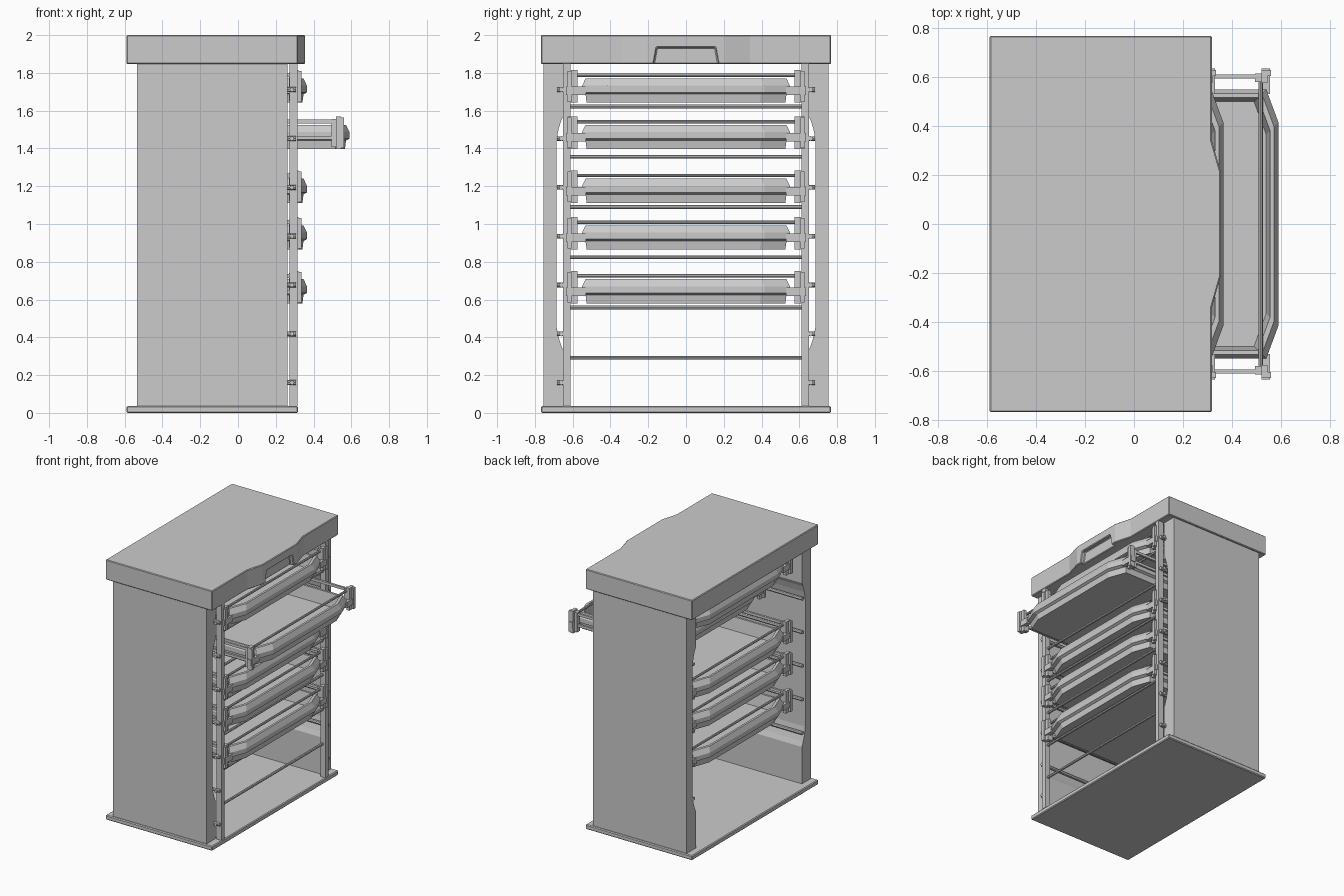
import bpy, bmesh, math
from mathutils import Vector

if "Cube" in bpy.data.objects:
    bpy.data.objects.remove(bpy.data.objects["Cube"])


def finish(bm, name, bevel=0):
    bmesh.ops.recalc_face_normals(bm, faces=bm.faces)
    me = bpy.data.meshes.new(name)
    bm.to_mesh(me)
    bm.free()
    ob = bpy.data.objects.new(name, me)
    bpy.context.collection.objects.link(ob)
    if bevel:
        m = ob.modifiers.new("bevel", 'BEVEL')
        m.width = bevel
        m.segments = 1
    return ob


def add_box(bm, x, y, z):
    r = bmesh.ops.create_cube(bm, size=1)
    for v in r["verts"]:
        v.co = Vector([(a[0] + a[1]) / 2 + c * (a[1] - a[0]) for a, c in zip((x, y, z), v.co)])


def add_rod(bm, p, q, r, sides=8):
    p, q = Vector(p), Vector(q)
    d = q - p
    mat = d.to_track_quat('Z', 'Y').to_matrix().to_4x4()
    mat.translation = (p + q) / 2
    bmesh.ops.create_cone(bm, cap_ends=True, segments=sides, radius1=r, radius2=r,
                          depth=d.length, matrix=mat)


def add_loft(bm, rings):
    loops = [[bm.verts.new(p) for p in ring] for ring in rings]
    n = len(loops[0])
    for a, b in zip(loops, loops[1:]):
        for i in range(n):
            j = (i + 1) % n
            bm.faces.new((a[i], a[j], b[j], b[i]))
    bm.faces.new(loops[0])
    bm.faces.new(loops[-1])


# base plate
bm = bmesh.new()
add_box(bm, (-.59, .318), (-.768, .768), (0, .036))
finish(bm, "base_plate", .006)

# top slab with a bulged front lip and a finger recess
bm = bmesh.new()
plan = [(-.59, -.768), (.318, -.768), (.318, -.34), (.355, -.21),
        (.355, .21), (.318, .34), (.318, .768), (-.59, .768)]
add_loft(bm, [[(x, y, z) for x, y in plan] for z in (1.847, 2)])
top = finish(bm, "top_slab")
bm = bmesh.new()
cut = [(-.18, 1.8), (.18, 1.8), (.155, 1.935), (-.155, 1.935)]
add_loft(bm, [[(x, y, z) for y, z in cut] for x in (.325, .42)])
cutter = finish(bm, "recess_cutter")
cutter.hide_render = True
cutter.hide_set(True)
m = top.modifiers.new("recess", 'BOOLEAN')
m.object = cutter
m.operation = 'DIFFERENCE'
m.solver = 'EXACT'
m = top.modifiers.new("bevel", 'BEVEL')
m.width = .005
m.segments = 1

# side walls: thick at top and bottom, hollowed between
wall = [(.755, .036), (.645, .036), (.645, .32), (.66, .355), (.675, .40), (.686, .46),
        (.686, 1.44), (.675, 1.50), (.66, 1.55), (.645, 1.58), (.645, 1.85), (.755, 1.85)]
pins = [.16 + i * .2585 for i in range(7)]
for s, side in ((-1, "right"), (1, "left")):
    bm = bmesh.new()
    add_loft(bm, [[(x, s * y, z) for y, z in wall] for x in (-.535, .262)])
    finish(bm, "side_wall_" + side)
    # front post
    bm = bmesh.new()
    add_box(bm, (.272, .315), sorted((s * .612, s * .65)), (.036, 1.85))
    finish(bm, "front_post_" + side)
    # runners along each wall with cross pins at the front
    bm = bmesh.new()
    for z in pins:
        add_rod(bm, (-.53, s * .66, z), (.308, s * .66, z), .013)
        add_rod(bm, (.285, s * .645, z), (.285, s * .682, z), .012)
    finish(bm, "runners_" + side)

# tie rods between the posts
bm = bmesh.new()
for i in range(6):
    z = .292 + i * .266
    add_rod(bm, (.29, -.62, z), (.29, .62, z), .01)
finish(bm, "tie_rods")


# plan outline of a tray: straight sides, tapered nose front and back
def outline(inset, z, off):
    cx, hx, hy = -.065 + off, .43 - inset, .55 - inset
    return [(cx + a * (hx - d), b * (hy - e), z) for a, b, d, e in (
        (1, -1, .05, 0), (1, -1, 0, .135), (1, 1, 0, .135), (1, 1, .05, 0),
        (-1, 1, .05, 0), (-1, 1, 0, .135), (-1, -1, 0, .135), (-1, -1, .05, 0))]


def drawer(n, z0, off):
    # shallow tray
    bm = bmesh.new()
    prof = [(.024, 0), (.018, .045), (.0, .055), (0, .09), (.018, .128),
            (.034, .128), (.05, .03)]
    add_loft(bm, [outline(i, z0 + z, off) for i, z in prof])
    finish(bm, "tray_%d" % n)
    # carrying frame around the tray
    bm = bmesh.new()
    cx = -.065 + off
    for s in (-1, 1):
        ys = lambda a, b: sorted((s * a, s * b))
        add_box(bm, (cx - .36, cx + .37), ys(.594, .61), (z0 + .135, z0 + .155))
        add_box(bm, (cx - .36, cx + .37), ys(.594, .61), (z0 + .05, z0 + .07))
        for e in (-1, 1):
            xs = lambda a, b: sorted((cx + e * a, cx + e * b))
            add_rod(bm, (cx + e * .357, -.6, z0 + .145), (cx + e * .357, .6, z0 + .145), .009)
            # corner bracket, its flange and the arm holding the tray
            add_box(bm, xs(.335, .36), ys(.58, .615), (z0 + .01, z0 + .16))
            add_box(bm, xs(.36, .385), ys(.575, .628), (z0 + .0, z0 + .172))
            add_box(bm, xs(.385, .4), ys(.605, .628), (z0 + .005, z0 + .167))
            add_box(bm, xs(.36, .395), ys(.53, .635), (z0 + .04, z0 + .085))
    finish(bm, "drawer_frame_%d" % n)


for n, (z0, off) in enumerate([(1.642, 0), (1.397, .225), (1.112, 0), (.865, 0), (.58, 0)], 1):
    drawer(n, z0, off)
